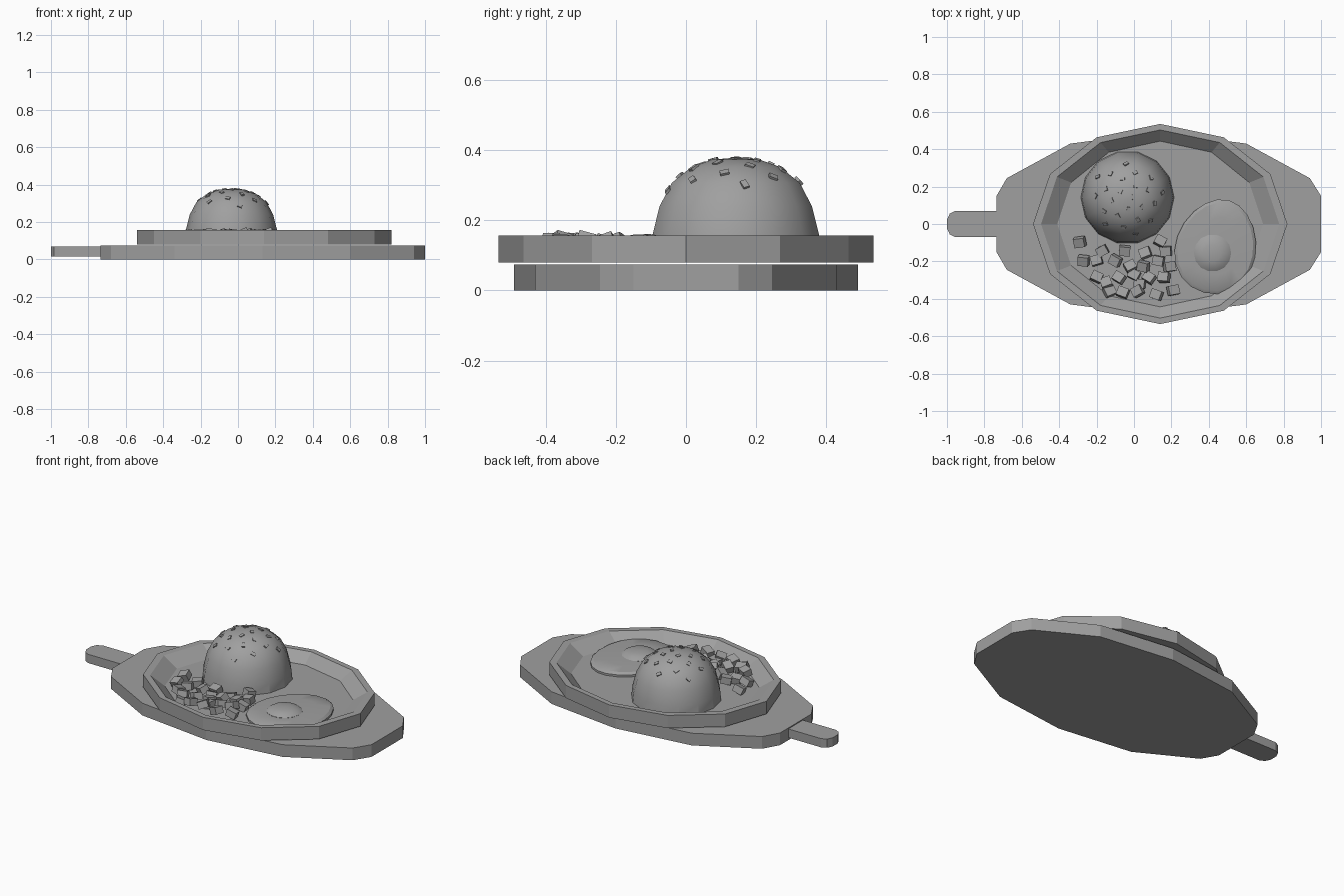
import bpy, bmesh, math, random
from mathutils import Vector, Matrix, Euler

random.seed(4)
cube = bpy.data.objects.get("Cube")
if cube:
    bpy.data.objects.remove(cube, do_unlink=True)

grey = bpy.data.materials.new("plain grey")
grey.use_nodes = True
tone = (0.35, 0.35, 0.35, 1)
grey.diffuse_color = tone
grey.node_tree.nodes["Principled BSDF"].inputs["Base Color"].default_value = tone


def finish(name, bm, smooth=None):
    bmesh.ops.recalc_face_normals(bm, faces=bm.faces)
    mesh = bpy.data.meshes.new(name)
    bm.to_mesh(mesh)
    bm.free()
    mesh.materials.append(grey)
    obj = bpy.data.objects.new(name, mesh)
    bpy.context.collection.objects.link(obj)
    if smooth:
        bpy.ops.object.select_all(action='DESELECT')
        obj.select_set(True)
        bpy.context.view_layer.objects.active = obj
        bpy.ops.object.shade_smooth_by_angle(angle=math.radians(smooth))
    return obj


def loft(name, loops, smooth=None):
    """Skin a stack of equal-length point loops and cap both ends."""
    bm = bmesh.new()
    rings = [[bm.verts.new(p) for p in loop] for loop in loops]
    for low, high in zip(rings, rings[1:]):
        for i in range(len(low)):
            j = (i + 1) % len(low)
            bm.faces.new((low[i], low[j], high[j], high[i]))
    bm.faces.new(rings[0][::-1])
    bm.faces.new(rings[-1])
    return finish(name, bm, smooth)


def ellipse(cx, cy, a, b, z, n):
    return [(cx + a * math.cos(math.tau * i / n),
             cy + b * math.sin(math.tau * i / n), z) for i in range(n)]


def slab(name, outline, z0, z1):
    return loft(name, [[(x, y, z) for x, y in outline] for z in (z0, z1)])


def mirror_y(half):
    return half + [(x, -y) for x, y in reversed(half) if y]


# Serving board and its handle
board_half = [(1, 0.15), (0.94, 0.245), (0.6, 0.43), (0.13, 0.49),
              (-0.34, 0.43), (-0.68, 0.245), (-0.735, 0.15)]
slab("board", mirror_y(board_half), 0, 0.074)
handle_half = [(-0.7, 0.07), (-0.955, 0.07), (-0.985, 0.055), (-1, 0.025)]
slab("handle", mirror_y(handle_half), 0.015, 0.068)

# Dish with a flat rim and a sunken floor
FLOOR = 0.1
dish = [(0.68, 0.535, 0.08), (0.68, 0.535, 0.157),
        (0.637, 0.503, 0.157), (0.55, 0.443, FLOOR)]
loft("dish", [ellipse(0.14, 0, a, b, z, 12) for a, b, z in dish])

# Rice dome
DOME = Vector((-0.035, 0.142, 0))
profile = [(0.25, 0.095), (0.244, 0.157), (0.223, 0.24), (0.187, 0.307),
           (0.13, 0.352), (0.07, 0.373), (0.01, 0.378)]
loft("rice_dome", [ellipse(DOME.x, DOME.y, r, r, z, 14) for r, z in profile], 25)


def add_block(bm, size, matrix):
    made = bmesh.ops.create_cube(bm, size=1)["verts"]
    bmesh.ops.transform(bm, matrix=matrix @ Matrix.Diagonal((*size, 1)), verts=made)


def dome_height(r):
    for (r0, z0), (r1, z1) in zip(profile, profile[1:]):
        if r1 <= r <= r0:
            return z0 + (z1 - z0) * (r0 - r) / (r0 - r1)
    return profile[-1][1]


# Seasoning flakes lying on the dome
bm = bmesh.new()
for i in range(24):
    r = 0.2 * math.sqrt((i + 0.5) / 24)
    turn = i * 2.4
    out = Vector((math.cos(turn) * r, math.sin(turn) * r, dome_height(r)))
    normal = out - Vector((0, 0, 0.14))
    spin = Matrix.Rotation(random.uniform(0, math.pi), 4, 'Z')
    place = Matrix.Translation(DOME + out) @ normal.to_track_quat('Z', 'Y').to_matrix().to_4x4()
    add_block(bm, (0.026, 0.018, 0.008), place @ spin)
finish("seasoning_flakes", bm)

# Fried egg: white with a rolled edge, and a low yolk
EGG = Vector((0.44, -0.12))


def egg_loop(scale, z, n=20):
    loop = []
    tilt = math.radians(-15)
    for i in range(n):
        t = math.tau * i / n
        x = 0.215 * math.cos(t) * (1 - 0.1 * math.sin(t))
        y = 0.256 * math.sin(t)
        loop.append((EGG.x + scale * (x * math.cos(tilt) - y * math.sin(tilt)),
                     EGG.y + scale * (x * math.sin(tilt) + y * math.cos(tilt)), z))
    return loop


white = [(1, 0.095), (1, 0.112), (0.93, 0.123), (0.6, 0.127), (0.3, 0.129)]
loft("egg_white", [egg_loop(s, z) for s, z in white], 30)
yolk = [(0.1, 0.12), (0.1, 0.129), (0.08, 0.142), (0.045, 0.15), (0.01, 0.152)]
loft("egg_yolk", [ellipse(0.42, -0.155, r, r, z, 14) for r, z in yolk], 40)

# Diced vegetables, in rows from back to front: y, then the x of each piece
rows = [(-0.1, (-0.29, 0.14)), (-0.145, (-0.17, -0.05, 0.06, 0.17)),
        (-0.19, (-0.27, -0.2, -0.1, 0.13)), (-0.235, (-0.02, 0.05, 0.19)),
        (-0.28, (-0.2, -0.08, 0, 0.08, 0.16)), (-0.31, (-0.15, 0.03)),
        (-0.36, (-0.13, -0.06, 0.02, 0.21)), (-0.385, (0.12,))]
bm = bmesh.new()
for y, xs in rows:
    for x in xs:
        tilt = Euler((random.uniform(-0.4, 0.4), random.uniform(-0.4, 0.4),
                      random.uniform(-0.6, 0.6)))
        spot = Vector((x, y + random.uniform(-0.01, 0.01), random.uniform(0.115, 0.138)))
        add_block(bm, (0.058, 0.05, 0.04), Matrix.Translation(spot) @ tilt.to_matrix().to_4x4())
finish("diced_vegetables", bm)
